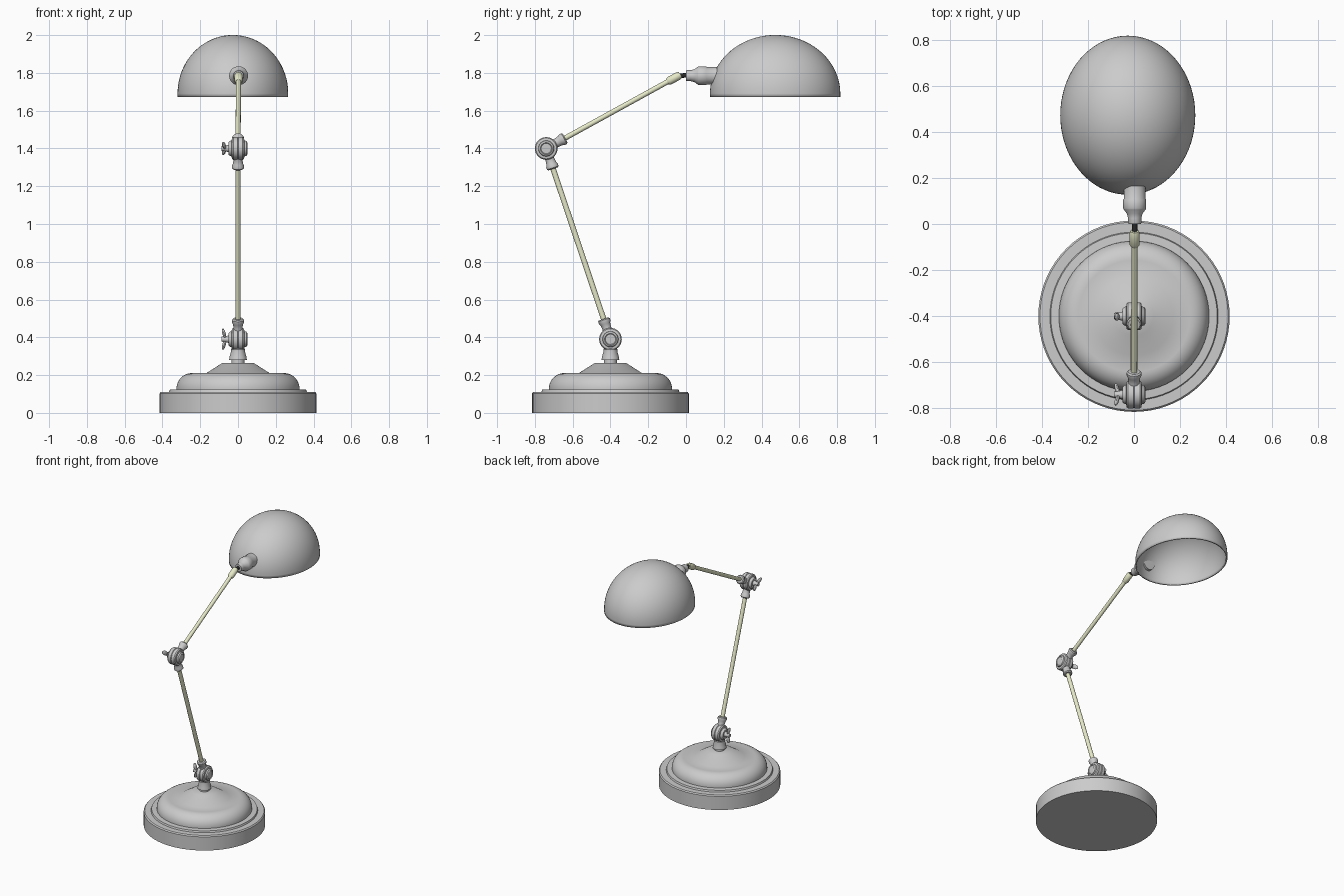
import bpy, bmesh, math
from mathutils import Vector, Matrix

if "Cube" in bpy.data.objects:
    bpy.data.objects.remove(bpy.data.objects["Cube"])

def material(name, col):
    m = bpy.data.materials.new(name)
    m.diffuse_color = col
    m.use_nodes = True
    m.node_tree.nodes["Principled BSDF"].inputs["Base Color"].default_value = m.diffuse_color
    return m

BRASS = material("pale_brass", (0.80, 0.82, 0.58, 1))
BLACK = material("black", (0.02, 0.02, 0.02, 1))

def finish(name, bm, mat=None, angle=35):
    bmesh.ops.remove_doubles(bm, verts=bm.verts, dist=1e-5)
    bmesh.ops.recalc_face_normals(bm, faces=bm.faces)
    me = bpy.data.meshes.new(name)
    bm.to_mesh(me)
    bm.free()
    ob = bpy.data.objects.new(name, me)
    bpy.context.collection.objects.link(ob)
    if mat:
        me.materials.append(mat)
    bpy.ops.object.select_all(action='DESELECT')
    ob.select_set(True)
    bpy.context.view_layer.objects.active = ob
    bpy.ops.object.shade_smooth_by_angle(angle=math.radians(angle))
    return ob

def lathe(name, profile, origin, axis=(0, 0, 1), n=32, mat=None, scale=(1, 1, 1)):
    """Revolve (radius, height) points around an axis through origin."""
    bm = bmesh.new()
    vs = [bm.verts.new((r, 0, h)) for r, h in profile]
    es = [bm.edges.new(p) for p in zip(vs, vs[1:])]
    bmesh.ops.spin(bm, geom=vs + es, cent=(0, 0, 0), axis=(0, 0, 1),
                   angle=math.tau, steps=n, use_duplicate=False)
    rot = Vector((0, 0, 1)).rotation_difference(Vector(axis)).to_matrix().to_4x4()
    bm.transform(Matrix.Translation(origin) @ rot @ Matrix.Diagonal((*scale, 1)))
    return finish(name, bm, mat)

def rod(name, a, b, r, mat=None):
    d = Vector(b) - Vector(a)
    return lathe(name, [(0, 0), (r, 0), (r, d.length), (0, d.length)], a, d, 20, mat)

def arc(r0, z0, rad, start, end, steps):
    return [(r0 + rad * math.cos(math.radians(start + (end - start) * i / steps)),
             z0 + rad * math.sin(math.radians(start + (end - start) * i / steps)))
            for i in range(steps + 1)]

# Stepped round base
lathe("base", [(0, 0), (0.415, 0), (0.415, 0.103), (0.408, 0.111), (0.365, 0.111),
               (0.361, 0.123), (0.326, 0.125)] + arc(0.243, 0.128, 0.083, 5, 90, 8)
      + [(0.17, 0.209), (0.085, 0.263), (0, 0.265)], (0, -0.4, 0), n=72)

J1, J2 = Vector((0, -0.4, 0.39)), Vector((0, -0.74, 1.40))
TIP = Vector((0.003, -0.03, 1.79))

# Neck between base and lower joint
lathe("base_neck", [(0, 0.26), (0.034, 0.26), (0.034, 0.28), (0.047, 0.28), (0.045, 0.295),
                    (0.036, 0.328), (0.037, 0.336), (0.028, 0.345), (0.028, 0.38), (0, 0.38)],
      (0, -0.4, 0))

def joint(name, c, wing_angle):
    # Round hinge body with stepped caps, lying along x
    lathe(name + "_hinge", [(0, -0.05), (0.033, -0.05), (0.040, -0.042), (0.042, -0.034),
                            (0.055, -0.032), (0.060, -0.025), (0.060, -0.003), (0.056, 0),
                            (0.060, 0.003), (0.060, 0.025), (0.055, 0.032), (0.042, 0.034),
                            (0.040, 0.044), (0.031, 0.05), (0.027, 0.046), (0, 0.046)],
          c, (1, 0, 0))
    # Wing nut: threaded stem and two flattened wings
    lathe(name + "_nut", [(0, 0), (0.022, 0), (0.015, 0.025), (0.013, 0.045), (0, 0.045)],
          c + Vector((-0.042, 0, 0)), (-1, 0, 0), 20)
    bm = bmesh.new()
    for s in (-1, 1):
        bmesh.ops.create_uvsphere(bm, u_segments=16, v_segments=10, radius=1, matrix=
            Matrix.Translation(c + Vector((-0.072, 0, 0))) @ Matrix.Rotation(wing_angle, 4, 'X')
            @ Matrix.Translation((-0.002, 0, s * 0.030)) @ Matrix.Rotation(-s * 0.25, 4, 'Y')
            @ Matrix.Diagonal((0.009, 0.016, 0.027, 1)))
    finish(name + "_wings", bm)

def socket(name, c, target):
    # Flared collar holding a rod
    lathe(name, [(0, 0.03), (0.026, 0.03), (0.024, 0.065), (0.027, 0.085), (0.032, 0.095),
                 (0.032, 0.108), (0.026, 0.114), (0, 0.114)], c, target - c, 24)

joint("lower_joint", J1, 0.1)
joint("upper_joint", J2, 1.0)
socket("lower_arm_bottom_socket", J1, J2)
socket("lower_arm_top_socket", J2, J1)
socket("upper_arm_socket", J2, TIP)

# Arms
d1, d2 = (J2 - J1).normalized(), (TIP - J2).normalized()
rod("lower_arm", J1 + d1 * 0.1, J2 - d1 * 0.1, 0.0145, BRASS)
rod("upper_arm", J2 + d2 * 0.1, TIP - d2 * 0.05, 0.0135, BRASS)
lathe("upper_arm_tip", [(0, 0), (0.015, 0), (0.022, 0.012), (0.022, 0.065), (0.018, 0.078),
                        (0, 0.078)], TIP - d2 * 0.078, d2, 24, BRASS)
rod("swivel_pin", TIP - d2 * 0.01, (0.003, 0.01, 1.787), 0.012, BLACK)

# Lamp holder joining arm and shade
lathe("lamp_holder", [(0, 0), (0.026, 0), (0.029, 0.006), (0.029, 0.025), (0.034, 0.045),
                      (0.047, 0.062), (0.050, 0.068), (0.050, 0.105), (0.047, 0.11),
                      (0.047, 0.165), (0, 0.165)], (0.003, 0, 1.785), (0, 1, 0))

# Open domed shade, oval in plan, thin shell
shade = lathe("shade", [(1, 0)] + arc(0, 0.06, 1, 0, 90, 24)[:-1] + [(0, 1.06)],
              (-0.027, 0.472, 1.672), n=72, scale=(0.293, 0.345, 0.31))
mod = shade.modifiers.new("thickness", 'SOLIDIFY')
mod.thickness = 0.01
mod.offset = -1
